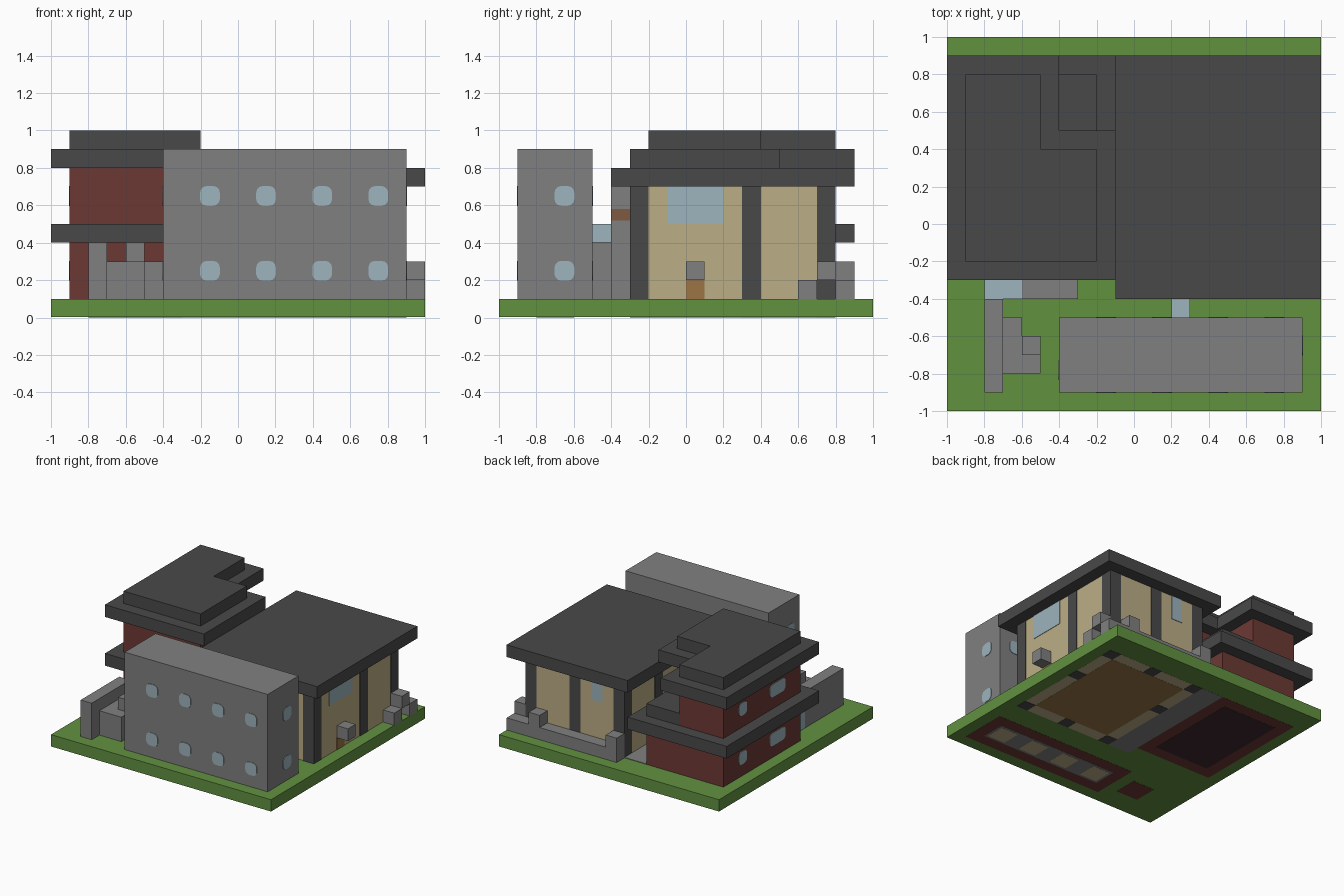
import bpy, bmesh, math
from mathutils import Matrix

old = bpy.data.objects.get("Cube")
if old:
    bpy.data.objects.remove(old, do_unlink=True)


def material(name, rgb):
    lin = [((c / 255 + 0.055) / 1.055) ** 2.4 for c in rgb] + [1.0]
    m = bpy.data.materials.new(name)
    m.use_nodes = True
    m.diffuse_color = lin
    m.node_tree.nodes["Principled BSDF"].inputs["Base Color"].default_value = lin
    return m


GRASS = material("grass green", (98, 145, 64))
DARK = material("dark roof grey", (73, 73, 73))
GREY = material("concrete grey", (128, 128, 128))
RED = material("brick red", (108, 57, 52))
BEIGE = material("wall beige", (187, 174, 134))
GLASS = material("pale glass blue", (157, 180, 189))
WOOD = material("wood brown", (156, 117, 68))
RUST = material("rust brown", (128, 90, 66))
MAROON = material("dark maroon", (62, 40, 44))


def finish(name, bm, mat):
    bmesh.ops.recalc_face_normals(bm, faces=bm.faces)
    me = bpy.data.meshes.new(name)
    bm.to_mesh(me)
    bm.free()
    me.materials.append(mat)
    ob = bpy.data.objects.new(name, me)
    bpy.context.collection.objects.link(ob)
    return ob


def box(name, mat, x, y, z):
    """Box from (low, high) ranges."""
    size = [r[1] - r[0] for r in (x, y, z)]
    mid = [(r[0] + r[1]) / 2 for r in (x, y, z)]
    bm = bmesh.new()
    bmesh.ops.create_cube(bm, size=1, matrix=Matrix.Translation(mid) @ Matrix.Diagonal((*size, 1)))
    return finish(name, bm, mat)


def prism(name, mat, outline, z):
    """Vertical extrusion of an xy outline."""
    bm = bmesh.new()
    face = bm.faces.new([bm.verts.new((px, py, z[0])) for px, py in outline])
    top = bmesh.ops.extrude_face_region(bm, geom=[face])["geom"]
    verts = [v for v in top if isinstance(v, bmesh.types.BMVert)]
    bmesh.ops.translate(bm, verts=verts, vec=(0, 0, z[1] - z[0]))
    return finish(name, bm, mat)


def window(name, place, angle, width=0.1):
    """Thin rounded pane on a wall; angle turns it from facing the front."""
    r, h, pts = 0.036, 0.053, []
    w = width / 2 + 0.003
    for i, (sx, sz) in enumerate(((1, 1), (-1, 1), (-1, -1), (1, -1))):
        for k in range(4):
            a = math.radians(90 * i + 30 * k)
            pts.append((sx * (w - r) + r * math.cos(a), sz * (h - r) + r * math.sin(a)))
    ob = prism(name, GLASS, pts, (-0.004, 0.004))
    ob.matrix_world = (Matrix.Translation(place) @ Matrix.Rotation(math.radians(angle), 4, "Z")
                       @ Matrix.Rotation(math.radians(90), 4, "X"))


def notched(inset, reach):
    """L-shaped tower outline, cut away at the back right."""
    lo, hi = -1 + inset, -0.1 - inset
    return [(lo, -0.3 + inset), (hi, -0.3 + inset), (hi, 0.5 - inset),
            (-0.4 - inset, 0.5 - inset), (-0.4 - inset, reach - inset), (lo, reach - inset)]


# Ground and paving
box("ground", GRASS, (-1, 1), (-1, 1), (0.003, 0.1))
box("paving", GREY, (-0.2, 0), (-0.2, 0.8), (0.09, 0.104))

# Front block with its windows
box("front_block", GREY, (-0.4, 0.9), (-0.9, -0.5), (0.1, 0.9))
for z in (0.25, 0.65):
    for x in (-0.15, 0.15, 0.45, 0.75):
        window("front_window", (x, -0.9, z), 0)
        window("rear_window", (x, -0.5, z), 180)
    window("end_window", (0.9, -0.65, z), 90)
    window("end_window", (-0.4, -0.78, z), -90)

# Glass bridge and the stair shaft it meets
box("glass_bridge", GLASS, (0.2, 0.3), (-0.5, -0.4), (0.4, 0.5))
box("stair_shaft", GREY, (0.1, 0.4), (-0.4, -0.3), (0.1, 0.7))
box("shaft_band", RUST, (0.398, 0.404), (-0.4, -0.3), (0.52, 0.58))

# Hall: walls, columns, roof
box("hall_walls", BEIGE, (0.004, 0.896), (-0.296, 0.796), (0.1, 0.7))
COLUMNS = [(x, y) for x in (0, 0.4, 0.8) for y in (-0.3, 0.3, 0.7) if (x, y) != (0.4, 0.3)]
for x, y in COLUMNS:
    box("hall_column", DARK, (x, x + 0.1), (y, y + 0.1), (0.1, 0.7))
box("hall_roof", DARK, (-0.1, 1), (-0.4, 0.9), (0.7, 0.8))
box("side_glass", GLASS, (0.893, 0.9), (-0.1, 0.2), (0.5, 0.7))
box("back_glass", GLASS, (0.2, 0.3), (0.793, 0.8), (0.5, 0.7))
box("side_door", WOOD, (0.893, 0.9), (0, 0.1), (0.1, 0.2))
box("door_canopy", GREY, (0.9, 1), (0, 0.1), (0.2, 0.3))

# Low wall and posts behind the hall
box("back_low_wall", GREY, (0, 1), (0.8, 0.9), (0.1, 0.2))
for x in (0, 0.7):
    box("wall_post", GREY, (x, x + 0.1), (0.8, 0.9), (0.2, 0.3))
box("side_step", GREY, (0.9, 1), (0.6, 0.7), (0.1, 0.2))
box("side_ledge", GREY, (0.9, 1), (0.7, 0.8), (0.2, 0.3))

# Tower: two storeys with stepped slabs
box("tower_lower_walls", RED, (-0.9, -0.2), (-0.2, 0.8), (0.1, 0.4))
box("tower_lower_slab", DARK, (-1, -0.1), (-0.3, 0.9), (0.4, 0.5))
box("terrace", DARK, (-0.5, -0.2), (0.4, 0.8), (0.5, 0.6))
prism("tower_upper_walls", RED, notched(0.1, 0.9), (0.5, 0.8))
prism("tower_roof_slab", DARK, notched(0, 0.9), (0.8, 0.9))
prism("tower_roof_cap", DARK, notched(0.1, 0.9), (0.9, 1.0))
for z in (0.25, 0.65):
    window("tower_window", (-0.9, 0.55, z), -90)
    window("tower_wide_window", (-0.9, 0.1, z), -90, 0.2)

# Forecourt in front of the tower
box("entrance_glass", GLASS, (-0.8, -0.6), (-0.4, -0.3), (0.1, 0.3))
box("entrance_wall", GREY, (-0.6, -0.3), (-0.4, -0.3), (0.1, 0.3))
box("garden_wall", GREY, (-0.8, -0.7), (-0.9, -0.4), (0.1, 0.4))
box("garden_block", GREY, (-0.7, -0.5), (-0.8, -0.6), (0.1, 0.3))
box("garden_step", GREY, (-0.7, -0.6), (-0.6, -0.5), (0.1, 0.3))
box("garden_post", GREY, (-0.6, -0.5), (-0.7, -0.6), (0.3, 0.4))


# Foundations showing on the underside, later ones lying lower
def footing(name, mat, x, y, layer=0):
    box(name, mat, x, y, (0.002 - 0.001 * layer, 0.005))


footing("hall_footing", BEIGE, (0, 0.9), (-0.3, 0.8))
footing("hall_floor", WOOD, (0.1, 0.8), (-0.2, 0.7), 1)
for x, y in COLUMNS:
    footing("column_footing", DARK, (x, x + 0.1), (y, y + 0.1), 2)
footing("paving_footing", GREY, (-0.2, 0), (-0.3, 0.8))
footing("tower_footing", RED, (-0.9, -0.2), (-0.2, 0.8))
footing("tower_floor", MAROON, (-0.8, -0.3), (-0.1, 0.7), 1)
footing("block_footing", RED, (-0.4, 0.9), (-0.9, -0.5))
footing("block_floor", GREY, (-0.3, 0.8), (-0.8, -0.6), 1)
for x in (-0.2, 0.1, 0.4, 0.7):
    footing("room_floor", BEIGE, (x - 0.08, x + 0.08), (-0.78, -0.62), 2)
footing("garden_footing", RED, (-0.7, -0.5), (-0.8, -0.6))
